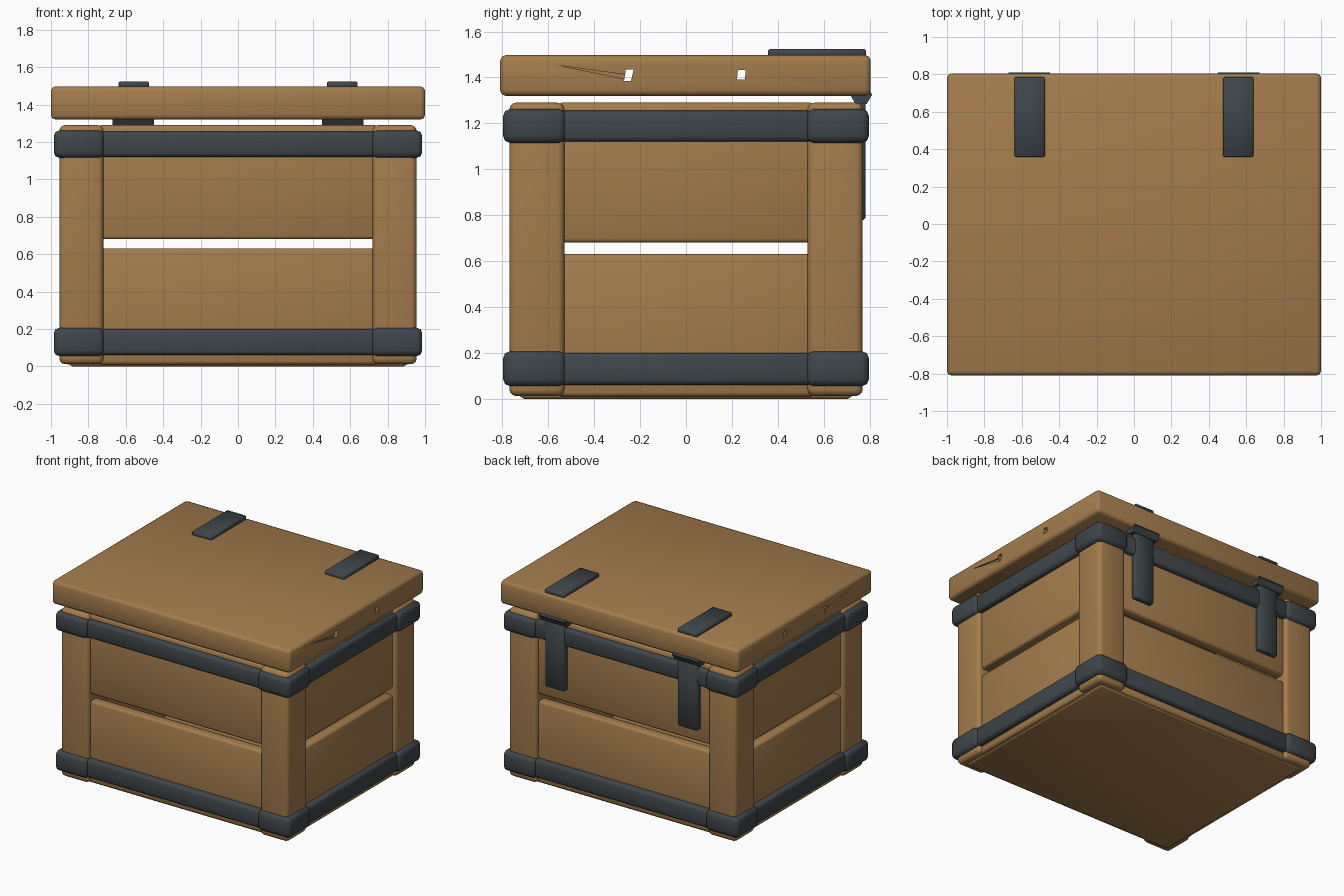
import bpy, bmesh
from math import radians, pi
from mathutils import Matrix

if "Cube" in bpy.data.objects:
    bpy.data.objects.remove(bpy.data.objects["Cube"], do_unlink=True)


def material(name, rgb, rough):
    m = bpy.data.materials.new(name)
    m.use_nodes = True
    m.diffuse_color = (*rgb, 1)
    node = m.node_tree.nodes["Principled BSDF"]
    node.inputs["Base Color"].default_value = (*rgb, 1)
    node.inputs["Roughness"].default_value = rough
    return m


WOOD = material("warm brown wood", (0.37, 0.2, 0.072), 0.8)
IRON = material("dark grey iron", (0.05, 0.06, 0.068), 0.6)


def finish(name, bm, mat):
    mesh = bpy.data.meshes.new(name)
    bmesh.ops.recalc_face_normals(bm, faces=bm.faces)
    bm.to_mesh(mesh)
    bm.free()
    mesh.materials.append(mat)
    ob = bpy.data.objects.new(name, mesh)
    bpy.context.collection.objects.link(ob)
    return ob


def activate(ob):
    bpy.ops.object.select_all(action='DESELECT')
    ob.select_set(True)
    bpy.context.view_layer.objects.active = ob


def smooth(ob):
    activate(ob)
    bpy.ops.object.shade_smooth_by_angle(angle=radians(50))


def box(name, x, y, z, mat, bevel=0.02, segments=2):
    """Bevelled box given by its (low, high) range on each axis."""
    bm = bmesh.new()
    bmesh.ops.create_cube(bm, size=1)
    for v in bm.verts:
        v.co = [r[0] if c < 0 else r[1] for r, c in zip((x, y, z), v.co)]
    bmesh.ops.bevel(bm, geom=bm.edges[:], offset=bevel, segments=segments,
                    profile=0.5, affect='EDGES')
    ob = finish(name, bm, mat)
    smooth(ob)
    return ob


def prism(name, outline, x, mat):
    """Outline of (y, z) points stretched along x."""
    bm = bmesh.new()
    face = bm.faces.new([bm.verts.new((x[0], *p)) for p in outline])
    new = bmesh.ops.extrude_face_region(bm, geom=[face])["geom"]
    bmesh.ops.translate(bm, vec=(x[1] - x[0], 0, 0),
                        verts=[v for v in new if isinstance(v, bmesh.types.BMVert)])
    return finish(name, bm, mat)


def span(side, low, high):
    return tuple(sorted((side * low, side * high)))


SIDES = ((1, "left"), (-1, "right"))
ENDS = ((-1, "front"), (1, "back"))
BANDS = (("lower", 0.06, 0.2), ("upper", 1.12, 1.255))
PLANKS = (("lower", 0.01, 0.63), ("upper", 0.68, 1.29))

# floor
box("floor", (-0.9, 0.9), (-0.72, 0.72), (0, 0.07), WOOD, 0.015)

# corner posts with their iron corner wraps
for sx, side in SIDES:
    for sy, end in ENDS:
        box(f"{end}_{side}_post", span(sx, 0.72, 0.955), span(sy, 0.53, 0.77),
            (0.012, 1.29), WOOD, 0.03, 3)
        for level, z0, z1 in BANDS:
            box(f"{level}_{end}_{side}_corner_wrap", span(sx, 0.715, 0.985),
                span(sy, 0.525, 0.797), (z0 - 0.005, z1 + 0.007), IRON, 0.03)

# wall planks, leaving a slot between the two rows
for level, z0, z1 in PLANKS:
    for sy, end in ENDS:
        box(f"{level}_{end}_plank", (-0.75, 0.75), span(sy, 0.655, 0.738),
            (z0, z1), WOOD, 0.018)
    for sx, side in SIDES:
        box(f"{level}_{side}_plank", span(sx, 0.845, 0.925), (-0.56, 0.56),
            (z0, z1), WOOD, 0.018)

# straight iron bands between the corners
for level, z0, z1 in BANDS:
    for sy, end in ENDS:
        box(f"{level}_{end}_band", (-0.74, 0.74), span(sy, 0.7, 0.777),
            (z0, z1), IRON, 0.022)
    for sx, side in SIDES:
        box(f"{level}_{side}_band", span(sx, 0.88, 0.965), (-0.55, 0.55),
            (z0, z1), IRON, 0.022)

# lid, with two peg holes running through it and a split in each end
lid = box("lid", (-1, 1), (-0.81, 0.805), (1.32, 1.497), WOOD, 0.024, 2)
holes = [((-0.27, 1.385), (-0.24, 1.385), (-0.228, 1.435), (-0.262, 1.435)),
         ((0.222, 1.392), (0.257, 1.392), (0.26, 1.432), (0.226, 1.432))]
split = ((-0.55, 1.452), (-0.26, 1.392), (-0.26, 1.412))
cutters = [prism("hole_cutter", h, (-1.1, 1.1), WOOD) for h in holes]
cutters += [prism("split_cutter", split, span(sx, 0.99, 1.1), WOOD) for sx, _ in SIDES]
for cutter in cutters:
    cutter.hide_render = True
    activate(lid)
    mod = lid.modifiers.new("cut", 'BOOLEAN')
    mod.operation = 'DIFFERENCE'
    mod.solver = 'EXACT'
    mod.object = cutter
    bpy.ops.object.modifier_apply(modifier=mod.name)
    bpy.data.objects.remove(cutter, do_unlink=True)
smooth(lid)

# hinges: strap on the lid, six-sided knuckle, strap down the back
for sx, side in SIDES:
    box(f"{side}_lid_strap", span(sx, 0.475, 0.64), (0.357, 0.785),
        (1.485, 1.524), IRON, 0.008, 1)
    box(f"{side}_back_strap", span(sx, 0.475, 0.64), (0.735, 0.782),
        (0.78, 1.33), IRON, 0.008, 1)
    bm = bmesh.new()
    turn = Matrix.Translation((sx * 0.56, 0.763, 1.325)) @ Matrix.Rotation(pi / 2, 4, 'Y')
    bmesh.ops.create_cone(bm, cap_ends=True, segments=6, radius1=0.048,
                          radius2=0.048, depth=0.22, matrix=turn)
    finish(f"{side}_hinge_knuckle", bm, IRON)
